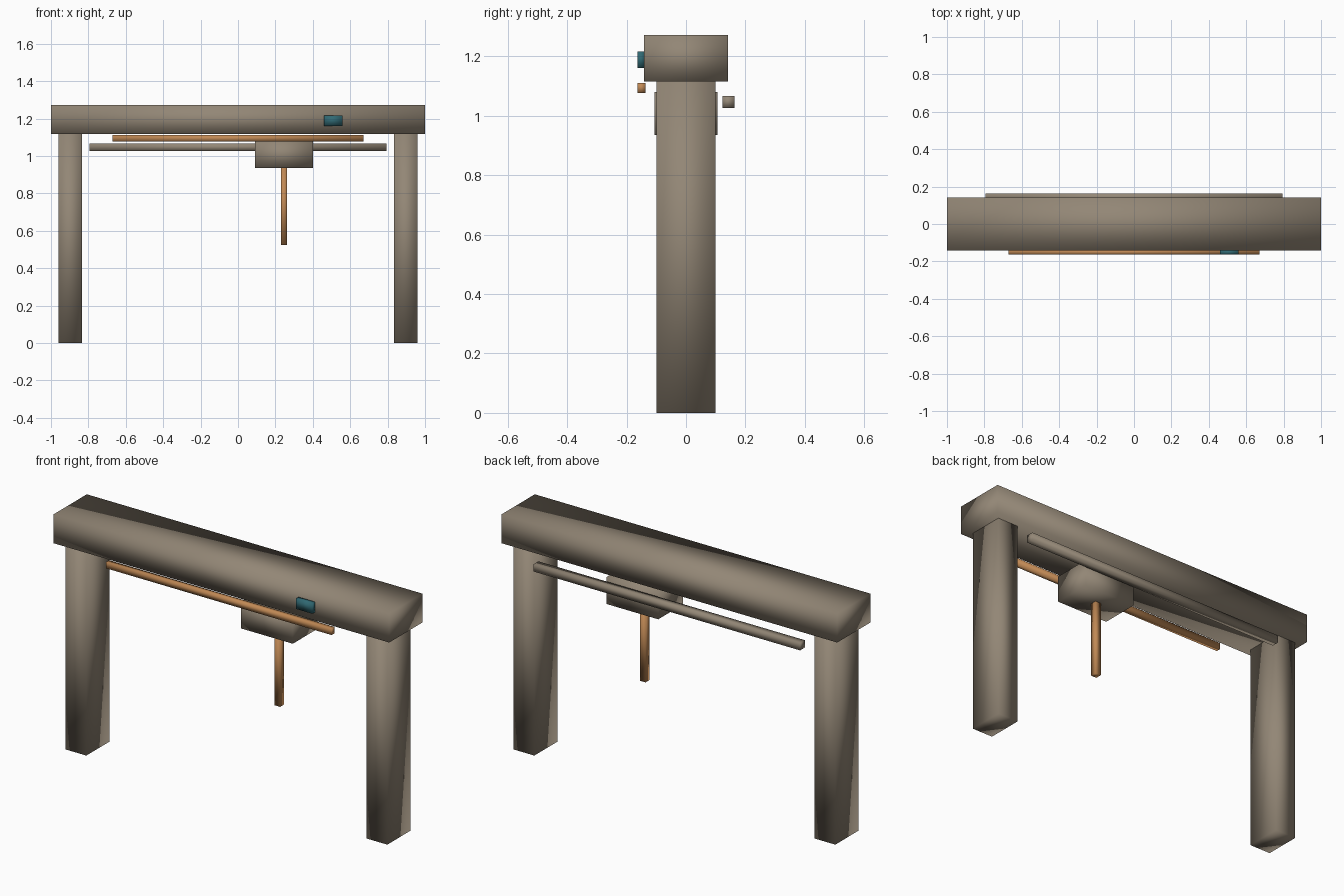
import bpy

if "Cube" in bpy.data.objects:
    bpy.data.objects.remove(bpy.data.objects["Cube"])


def material(name, rgb):
    m = bpy.data.materials.new(name)
    m.diffuse_color = (*rgb, 1.0)
    m.use_nodes = True
    m.node_tree.nodes["Principled BSDF"].inputs["Base Color"].default_value = m.diffuse_color
    return m


STONE = material("stone_brown", (0.29, 0.24, 0.18))
COPPER = material("copper", (0.53, 0.25, 0.09))
TEAL = material("teal", (0.03, 0.14, 0.17))


def box(name, centre, size, mat):
    """Softly shaded box with applied size."""
    bpy.ops.mesh.primitive_cube_add(size=1, location=centre)
    ob = bpy.context.object
    ob.name = ob.data.name = name
    ob.scale = size
    bpy.ops.object.transform_apply(location=False, rotation=False, scale=True)
    bpy.ops.object.shade_smooth()
    ob.data.materials.append(mat)
    return ob


# Portal frame: two legs and the cross beam
for side, label in ((-1, "left"), (1, "right")):
    box(label + "_leg", (side * 0.897, 0, 0.558), (0.124, 0.197, 1.116), STONE)
box("cross_beam", (0, 0, 1.194), (2.0, 0.282, 0.156), STONE)

# Rails along the front and back of the beam
box("front_rail", (0, -0.150, 1.094), (1.344, 0.026, 0.034), COPPER)
box("back_cable_rail", (0, 0.143, 1.047), (1.588, 0.040, 0.040), STONE)

# Travelling carriage with its hanging spindle
box("carriage", (0.246, 0, 1.008), (0.310, 0.212, 0.144), STONE)
box("spindle", (0.246, 0, 0.732), (0.034, 0.034, 0.414), COPPER)

# Small indicator panel on the beam front
box("indicator_panel", (0.509, -0.151, 1.189), (0.098, 0.024, 0.056), TEAL)
